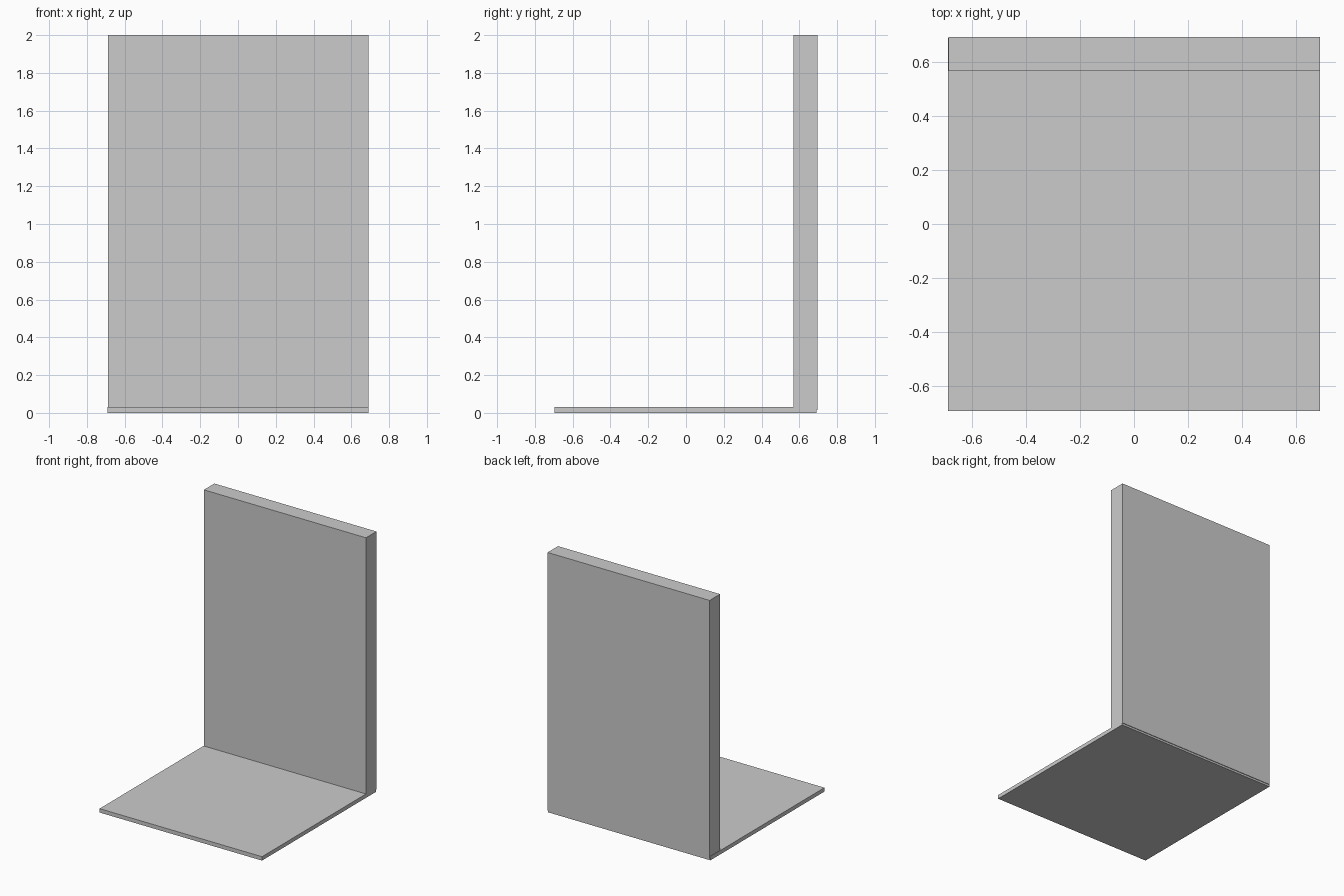
import bpy

if "Cube" in bpy.data.objects:
    bpy.data.objects.remove(bpy.data.objects["Cube"])


def box(name, x, y, z):
    """Axis-aligned box from (min, max) ranges."""
    bpy.ops.mesh.primitive_cube_add(size=1)
    ob = bpy.context.object
    ob.name = name
    ob.location = [(a + b) / 2 for a, b in (x, y, z)]
    ob.scale = [b - a for a, b in (x, y, z)]
    bpy.ops.object.transform_apply(location=True, rotation=False, scale=True)
    return ob


# Thin floor slab
box("floor", (-0.691, 0.691), (-0.695, 0.69), (0.0, 0.03))
# Upright back wall, sunk halfway into the slab and overhanging it slightly behind
box("back_wall", (-0.688, 0.691), (0.568, 0.695), (0.015, 2.0))
